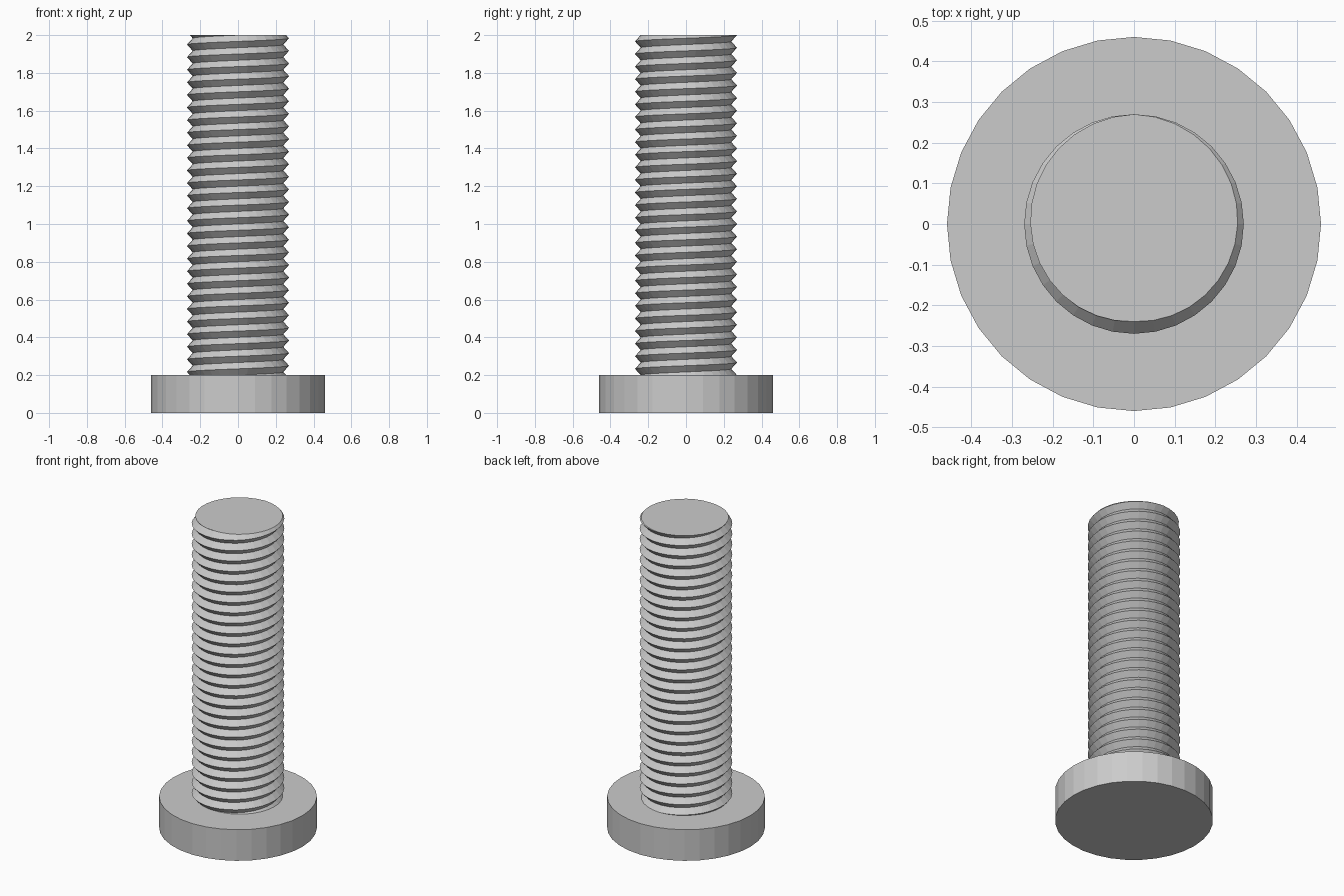
import bpy, bmesh, math

if "Cube" in bpy.data.objects:
    bpy.data.objects.remove(bpy.data.objects["Cube"])

SIDES = 32
HEAD_R, HEAD_H, TOP = 0.46, 0.2, 2.0
CREST, ROOT = 0.27, 0.24
TURNS = 27
PITCH = (TOP - HEAD_H) / TURNS


def finish(bm, name):
    bmesh.ops.remove_doubles(bm, verts=bm.verts, dist=1e-5)
    bmesh.ops.recalc_face_normals(bm, faces=bm.faces)
    me = bpy.data.meshes.new(name)
    bm.to_mesh(me)
    bm.free()
    obj = bpy.data.objects.new(name, me)
    bpy.context.collection.objects.link(obj)
    return obj


# Head: flat-sided disc
bpy.ops.mesh.primitive_cylinder_add(vertices=SIDES, radius=HEAD_R, depth=HEAD_H,
                                    location=(0, 0, HEAD_H / 2))
bpy.context.object.name = "bolt_head"


# Threaded shank: V-shaped helix trimmed flat at both ends
def thread_vert(bm, j, k):
    a = 2 * math.pi * j / SIDES
    start = HEAD_H + PITCH * (j / SIDES - 0.25)
    z = min(max(start + k * PITCH / 2, HEAD_H), TOP)
    phase = ((z - start) / PITCH) % 1.0
    r = ROOT + (CREST - ROOT) * abs(1 - 2 * phase)
    return bm.verts.new((r * math.cos(a), r * math.sin(a), z))


bm = bmesh.new()
rows = range(-3, 2 * TURNS + 4)
cols = [[thread_vert(bm, j, k) for k in rows] for j in range(SIDES + 1)]
for c, d in zip(cols, cols[1:]):
    for i in range(len(c) - 1):
        bm.faces.new((c[i], d[i], d[i + 1], c[i + 1]))

# End cap of the shank
bm.faces.new([c[-1] for c in cols[:-1]])
finish(bm, "threaded_shank")
